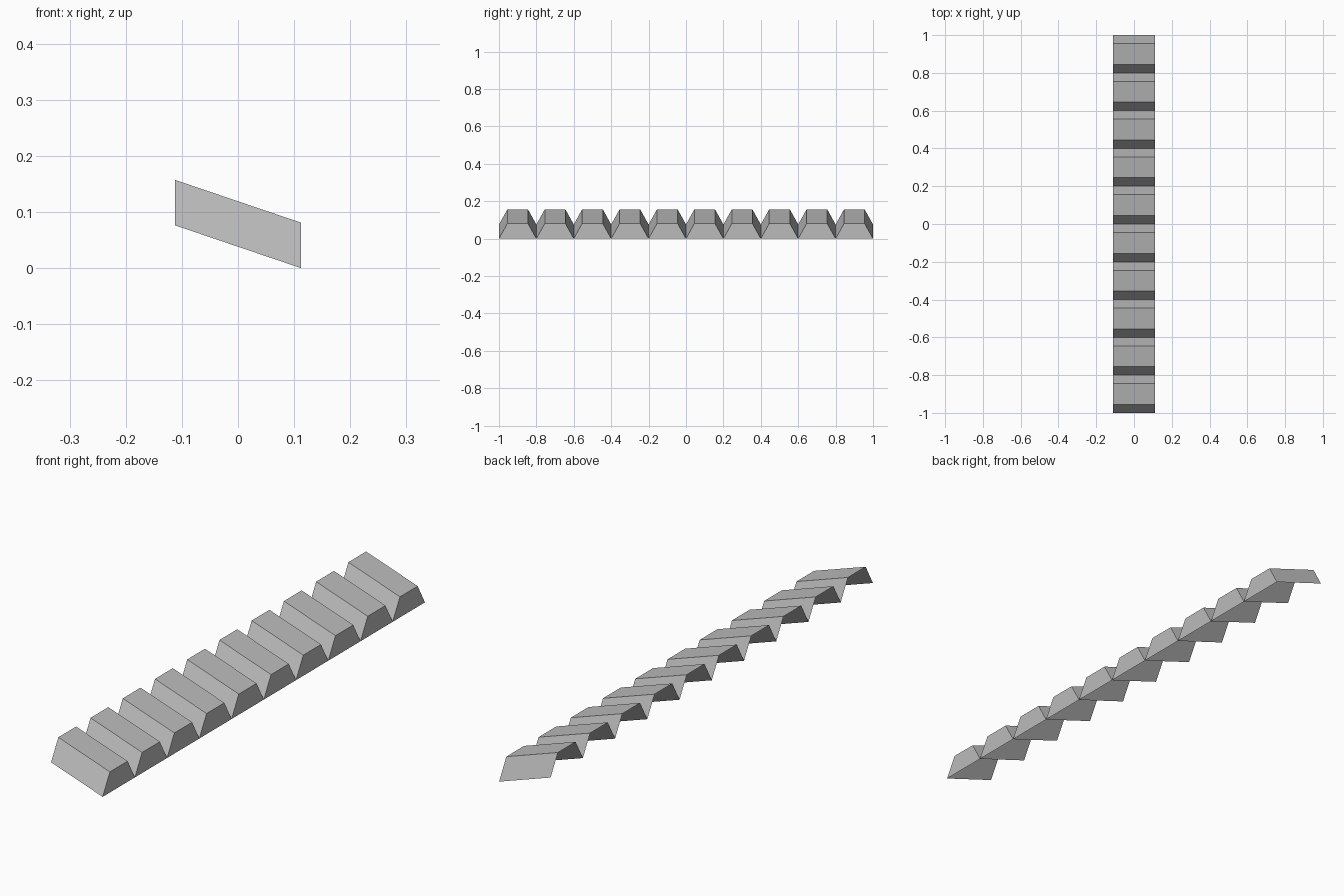
import bpy
import bmesh

cube = bpy.data.objects.get("Cube")
if cube:
    bpy.data.objects.remove(cube, do_unlink=True)

HALF_WIDTH = 0.112
RISE = 0.076       # height gained from the left edge to the right edge
HEIGHT = 0.081     # ridge height
PITCH = 0.2
INSET = 0.045      # slope run on each side of a ridge
COUNT = 10

# Material
grey = bpy.data.materials.new("light_grey")
grey.use_nodes = True
colour = (0.5, 0.5, 0.5, 1)
grey.diffuse_color = colour
grey.node_tree.nodes["Principled BSDF"].inputs["Base Color"].default_value = colour

# One ridge: a sheared trapezoid shell, open below and at its raised end
profile = [(0, 0), (INSET, HEIGHT), (PITCH - INSET, HEIGHT), (PITCH, 0)]
bm = bmesh.new()


def section(x, lift):
    return [bm.verts.new((x, y - 1, z + lift)) for y, z in profile]


low = section(HALF_WIDTH, 0)
high = section(-HALF_WIDTH, RISE)
for i in range(len(profile) - 1):
    bm.faces.new((low[i], low[i + 1], high[i + 1], high[i]))
bm.faces.new(low[::-1])  # closed lower end

mesh = bpy.data.meshes.new("ridged_strip")
bm.to_mesh(mesh)
bm.free()
mesh.materials.append(grey)
strip = bpy.data.objects.new("ridged_strip", mesh)
bpy.context.collection.objects.link(strip)

# Repeat the ridge along the strip
array = strip.modifiers.new("ridges", 'ARRAY')
array.count = COUNT
array.use_relative_offset = False
array.use_constant_offset = True
array.constant_offset_displace = (0, PITCH, 0)
array.use_merge_vertices = True
array.merge_threshold = 0.001
